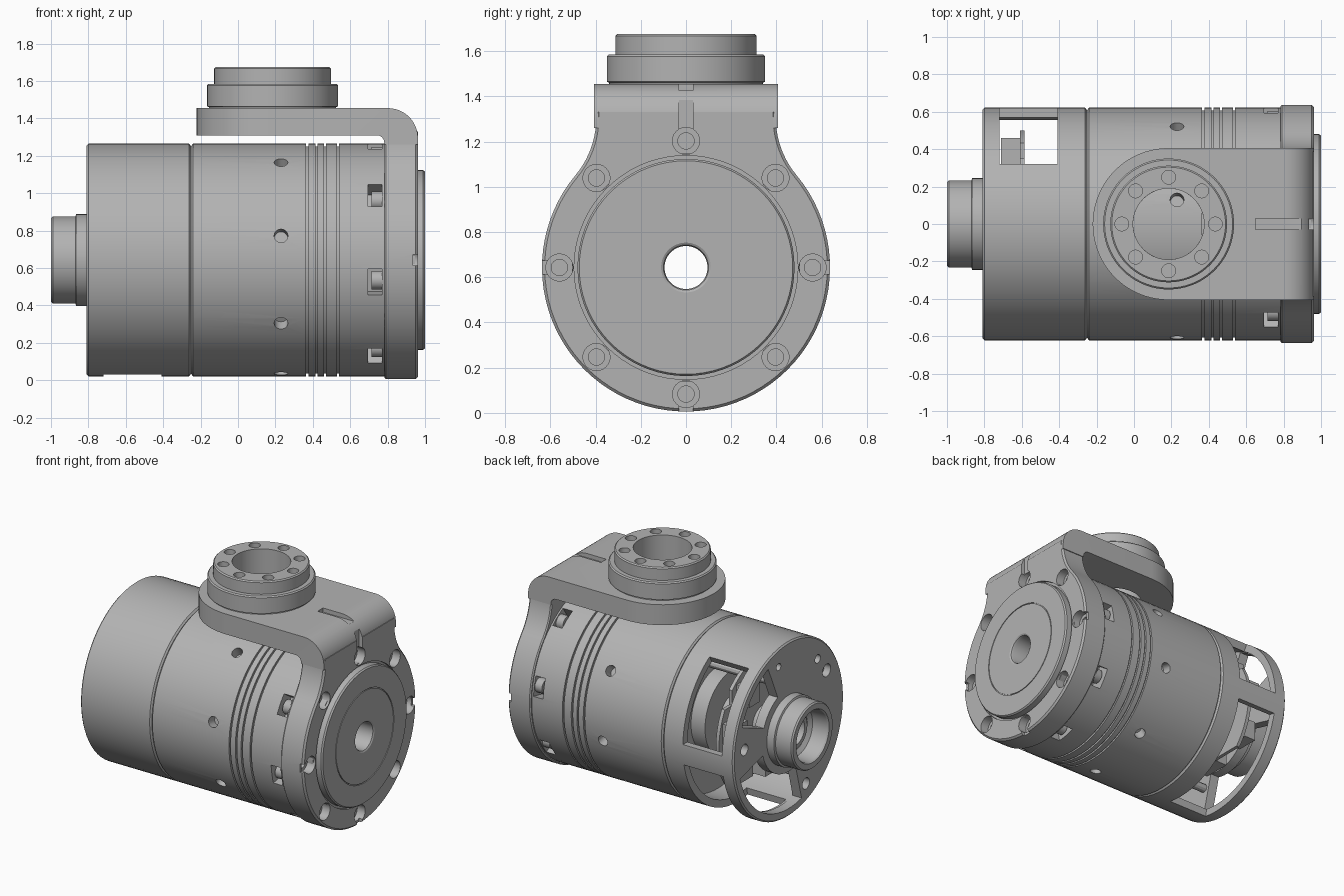
import bpy, bmesh, math
from math import cos, sin, radians, tau

AXIS_Z = 0.643      # height of the main drum axis
BOSS_X = 0.185      # centre of the upper output flange

if "Cube" in bpy.data.objects:
    bpy.data.objects.remove(bpy.data.objects["Cube"], do_unlink=True)

metal = bpy.data.materials.new("machined_grey")
metal.use_nodes = True
metal.diffuse_color = (0.45, 0.45, 0.45, 1)
metal.node_tree.nodes["Principled BSDF"].inputs["Base Color"].default_value = (0.45, 0.45, 0.45, 1)


def place(axis, a, u, v):
    """Map a distance along an axis and two cross-section values to a point."""
    if axis == "x":
        return (a, u, AXIS_Z + v)
    if axis == "y":
        return (u, a, v)
    return (u, v, a)


def finish(name, bm):
    bmesh.ops.recalc_face_normals(bm, faces=bm.faces)
    mesh = bpy.data.meshes.new(name)
    bm.to_mesh(mesh)
    bm.free()
    mesh.materials.append(metal)
    ob = bpy.data.objects.new(name, mesh)
    bpy.context.collection.objects.link(ob)
    return ob


def lathe(name, profile, axis="x", segs=72):
    """Revolve a closed (distance, radius) profile."""
    bm = bmesh.new()
    rings = []
    for i in range(segs):
        t = tau * i / segs
        shift = BOSS_X if axis == "z" else 0
        rings.append([bm.verts.new(place(axis, a, shift + r * cos(t), r * sin(t))) for a, r in profile])
    n = len(profile)
    for i in range(segs):
        p, q = rings[i], rings[(i + 1) % segs]
        for j in range(n):
            k = (j + 1) % n
            bm.faces.new((p[j], p[k], q[k], q[j]))
    return finish(name, bm)


def add_prism(bm, pts, axis, lo, hi):
    a = [bm.verts.new(place(axis, lo, u, v)) for u, v in pts]
    b = [bm.verts.new(place(axis, hi, u, v)) for u, v in pts]
    bm.faces.new(a)
    bm.faces.new(b[::-1])
    for i in range(len(pts)):
        k = (i + 1) % len(pts)
        bm.faces.new((a[i], b[i], b[k], a[k]))


def prisms(name, items):
    bm = bmesh.new()
    for item in items:
        add_prism(bm, *item)
    return finish(name, bm)


def arc(cx, cy, r, start, end, n=16):
    return [(cx + r * cos(radians(start + (end - start) * i / n)),
             cy + r * sin(radians(start + (end - start) * i / n))) for i in range(n + 1)]


def circle(cx, cy, r, n=24):
    return arc(cx, cy, r, 0, 360, n)[:-1]


def polar(r, deg):
    return r * cos(radians(deg)), r * sin(radians(deg))


def sector(r0, r1, start, end):
    return arc(0, 0, r0, start, end) + arc(0, 0, r1, end, start)


def radial_box(r0, r1, width, deg):
    c, s = polar(1, deg)
    return [(r * c - w * s, r * s + w * c) for r, w in
            ((r0, -width / 2), (r1, -width / 2), (r1, width / 2), (r0, width / 2))]


def rect(u0, u1, v0, v1):
    return [(u0, v0), (u1, v0), (u1, v1), (u0, v1)]


def boolean(ob, cutter, mode="DIFFERENCE"):
    mod = ob.modifiers.new("cut", "BOOLEAN")
    mod.operation, mod.solver, mod.object = mode, "EXACT", cutter
    bpy.context.view_layer.objects.active = ob
    bpy.ops.object.modifier_apply(modifier=mod.name)
    bpy.data.objects.remove(cutter, do_unlink=True)


EIGHT = range(0, 360, 45)

# Main drum with ring grooves and a through bore
R = 0.622
outline = [(-0.25, 0.095), (-0.25, R - 0.012), (-0.24, R)]
for g in (0.37, 0.42, 0.465, 0.535):
    outline += [(g - 0.006, R), (g - 0.006, R - 0.014), (g + 0.006, R - 0.014), (g + 0.006, R)]
outline += [(0.79, R), (0.79, 0.095)]
drum = lathe("main_drum", outline)
bm = bmesh.new()
for d in EIGHT:
    # radial screw holes
    c, s = polar(1, d + 33)
    rings = []
    for r in (0.55, 0.7):
        rings.append([bm.verts.new((0.23 + u, r * c - w * s, AXIS_Z + r * s + w * c))
                      for u, w in circle(0, 0, 0.037, 20)])
    bm.faces.new(rings[0])
    bm.faces.new(rings[1][::-1])
    for i in range(20):
        k = (i + 1) % 20
        bm.faces.new((rings[0][i], rings[1][i], rings[1][k], rings[0][k]))
    # notches for the clamping bolts
    add_prism(bm, radial_box(0.52, 0.7, 0.14, d + 11), "x", 0.695, 0.77)
boolean(drum, finish("drum_cutter", bm))
prisms("clamp_bolts", [(circle(*polar(0.565, d + 11), 0.05), "x", 0.715, 0.78) for d in EIGHT])

# Rear cover: thin shell with side windows and end openings
cover = lathe("rear_cover", [(-0.252, R - 0.012), (-0.262, R), (-0.8, R), (-0.81, R - 0.01),
                             (-0.81, 0.2), (-0.74, 0.2), (-0.74, 0.57), (-0.252, 0.57)])
boolean(cover, prisms("window_cutter", [(sector(0.5, 0.7, a, b), "x", -0.72, -0.41)
                                        for a, b in ((2, 59), (-100, -12))]))
boolean(cover, prisms("end_cutter", [(sector(0.3, 0.565, a, b), "x", -0.9, -0.73)
                                     for a, b in ((22, 66), (-105, -15))]))
boolean(cover, prisms("end_hole_cutter", [(circle(*polar(0.5, d), r), "x", -0.9, -0.76)
                                          for d, r in ((77, 0.025), (131, 0.03), (149, 0.045),
                                                       (5, 0.04), (-113, 0.04), (205, 0.03))]))

# Rear collar and cable tube
lathe("rear_collar", [(-0.8, 0.245), (-0.865, 0.245), (-0.87, 0.232), (-0.99, 0.232), (-1, 0.224),
                      (-1, 0.185), (-0.99, 0.178), (-0.88, 0.17), (-0.86, 0.14), (-0.8, 0.14)])
lathe("cable_tube", [(-0.87, 0.095), (-0.87, 0.125), (-0.24, 0.125), (-0.24, 0.095)])

# Electronics inside the rear cover
lathe("inner_housing", [(-0.36, 0.1), (-0.36, 0.3), (-0.24, 0.3), (-0.24, 0.1)])
board = lathe("circuit_board", [(-0.61, 0.12), (-0.61, 0.5), (-0.585, 0.5), (-0.585, 0.12)])
boolean(board, prisms("board_cutter", [(rect(-0.6, 0.6, -0.6, -0.33), "x", -0.7, -0.5),
                                       (rect(0.35, 0.6, 0.25, 0.6), "x", -0.7, -0.5)]))
prisms("connectors", [(rect(*p), "x", -0.71, -0.6) for p in
                      ((0.32, 0.46, 0.02, 0.16), (0.18, 0.3, 0.24, 0.38),
                       (0.26, 0.42, -0.26, -0.12), (-0.08, 0.12, -0.32, -0.2))])
prisms("board_posts", [(circle(*polar(0.4, d), 0.03, 12), "x", -0.75, -0.25) for d in (72, 160, 205, -112)])

# Rotating front disc with a turned line and rounded bore
lathe("front_disc", [(0.75, 0.095), (0.75, 0.48), (0.99, 0.48), (1, 0.472), (1, 0.329), (0.994, 0.329),
                     (0.994, 0.323), (1, 0.323), (1, 0.11), (0.994, 0.1), (0.98, 0.095)])
lathe("front_seal", [(0.76, 0.475), (0.76, 0.505), (0.945, 0.505), (0.945, 0.475)])

# Bracket ring: circle blending into a neck through concave fillets
RB, HALF, F = 0.637, 0.397, 0.4
dz = math.sqrt((RB + F) ** 2 - (HALF + F) ** 2)
join = math.degrees(math.atan2(dz, HALF + F))
ring_top = 1.33 - AXIS_Z


def ring_outline(inset):
    """Half is listed and then mirrored."""
    side = arc(0, 0, RB - inset, -90, join, 32)
    side += arc(HALF + F, dz, F + inset, 180 + join, 180, 10)[1:]
    side.append((HALF - inset, ring_top))
    return side + [(-u, v) for u, v in reversed(side[1:])]


bm = bmesh.new()
layers = [[bm.verts.new(place("x", x, u, v)) for u, v in ring_outline(i)]
          for x, i in ((0.782, 0.008), (0.79, 0), (0.95, 0), (0.962, 0.012))]
bm.faces.new(layers[0])
bm.faces.new(layers[-1][::-1])
for p, q in zip(layers, layers[1:]):
    for i in range(len(p)):
        k = (i + 1) % len(p)
        bm.faces.new((p[i], q[i], q[k], p[k]))
ring = finish("bracket_ring", bm)
boolean(ring, prisms("ring_bore", [(circle(0, 0, 0.495, 72), "x", 0.7, 1.1)]))
boolean(ring, prisms("ring_counterbores", [(circle(*polar(0.56, d), 0.06), "x", 0.9, 1.1) for d in EIGHT]))
boolean(ring, prisms("ring_bolt_holes", [(circle(*polar(0.56, d), 0.036), "x", 0.84, 1.1) for d in EIGHT]))
boolean(ring, prisms("ring_slots", [(radial_box(0.53, 0.8, 0.06, d), "x", 0.935, 1.1)
                                    for d in (0, 90, 180, 270)]))

# Bracket arm: bent plate trimmed to a rounded end
TOP = 1.455
bend = ([(-0.3, TOP), (-0.3, 1.31)] + arc(0.742, 1.27, 0.04, 90, 0, 6)
        + [(0.782, 1.26), (0.962, 1.26)] + arc(0.802, TOP - 0.16, 0.16, 0, 90, 12))
arm = prisms("bracket_arm", [(bend, "y", -0.6, 0.6)])
W = 0.406
boolean(arm, prisms("arm_trim", [(arc(BOSS_X, 0, W, 90, 270, 40) + [(1.1, -W), (1.1, W)], "z", 1.2, 1.6)]),
        "INTERSECT")
boolean(arm, prisms("arm_bore", [(circle(BOSS_X, 0, 0.19, 48), "z", 1.2, 1.6)]))
boolean(arm, prisms("arm_slot", [(rect(0.65, 0.9, -0.03, 0.03), "z", 1.425, 1.6)]))
boolean(arm, prisms("arm_face_slot", [(rect(-0.03, 0.03, 0.5, 1.39 - AXIS_Z), "x", 0.935, 1.1)]))

# Upper output flange with its screw circle
flange = lathe("output_flange", [(1.44, 0.19), (1.44, 0.34), (1.46, 0.34), (1.465, 0.35), (1.577, 0.35),
                                 (1.585, 0.342), (1.585, 0.312), (1.667, 0.312), (1.675, 0.304), (1.675, 0.19)], "z")
spots = [(BOSS_X + polar(0.25, d)[0], polar(0.25, d)[1]) for d in EIGHT]
boolean(flange, prisms("flange_holes", [(circle(u, v, 0.037), "z", 1.6, 1.8) for u, v in spots]))

# Smooth shading with crisp edges
for ob in bpy.context.scene.objects:
    ob.select_set(ob.type == "MESH")
bpy.context.view_layer.objects.active = drum
bpy.ops.object.shade_smooth_by_angle(angle=radians(30))
